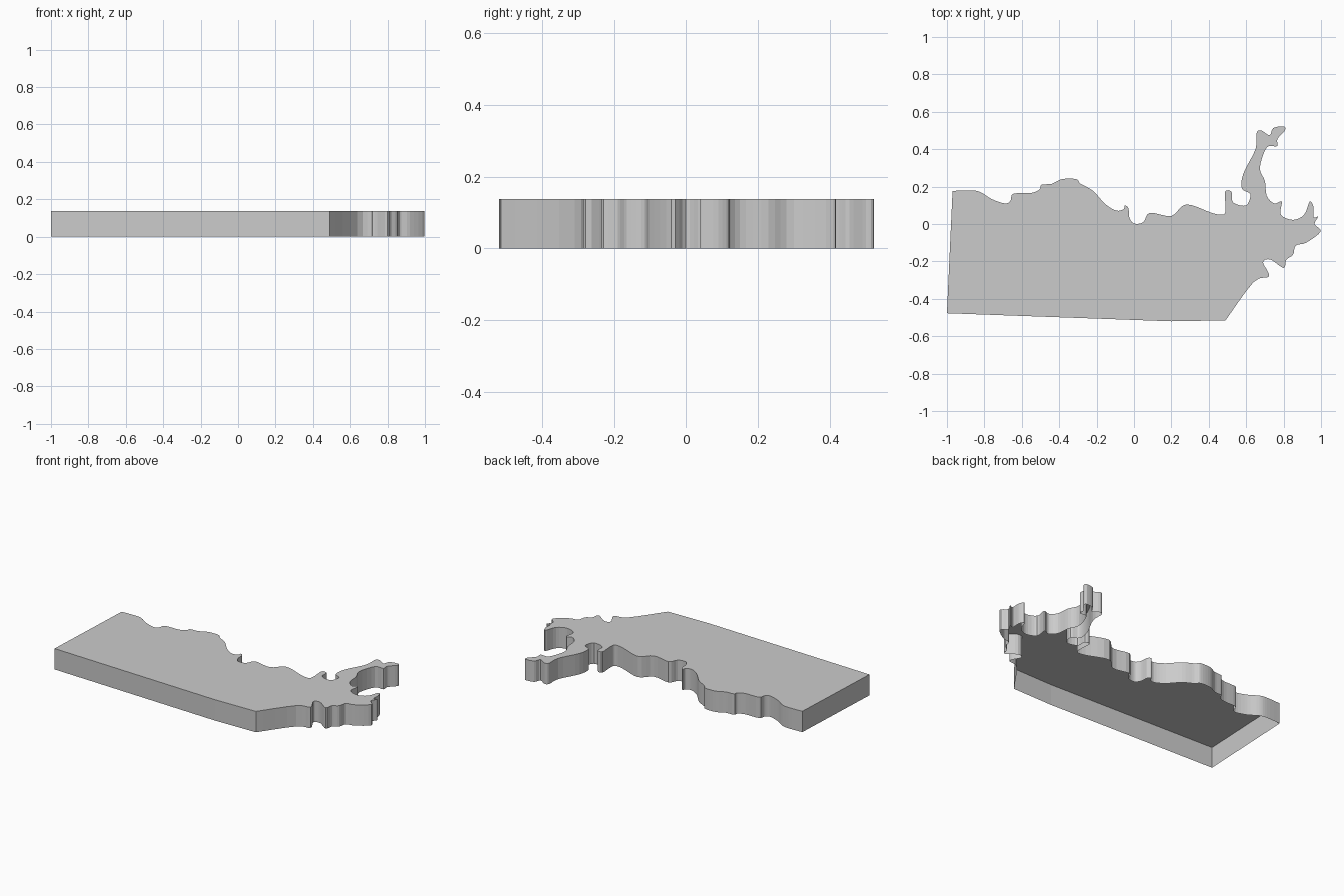
import bpy, bmesh
from mathutils import Vector

HEIGHT = 0.137
STEPS = 4

# Wavy coast, traced from the back left corner round to the front right corner
coast = [
    (-.97, .177), (-.87, .18), (-.82, .17), (-.76, .133), (-.69, .11), (-.66, .125),
    (-.645, .162), (-.55, .166), (-.505, .185), (-.495, .21), (-.44, .215),
    (-.385, .24), (-.31, .24), (-.285, .215), (-.22, .178), (-.155, .108),
    (-.095, .072), (-.055, .08), (-.05, .10), (-.03, .085), (-.025, .035),
    (0, .003), (.05, .01), (.085, .06), (.20, .043), (.28, .105),
    (.42, .058), (.48, .052), (.49, .09), (.487, .172),
    (.522, .172), (.53, .115), (.60, .10), (.622, .16), (.577, .19),
    (.585, .27), (.65, .40), (.655, .485), (.68, .50), (.725, .475), (.745, .513),
    (.80, .522), (.807, .50), (.767, .455), (.765, .416), (.71, .41), (.673, .30),
    (.70, .23), (.71, .15), (.75, .11), (.79, .12), (.785, .05), (.85, .022),
    (.91, .05), (.94, .12), (.96, .09), (.96, .035), (.985, .04), (.965, .0),
    (.998, -.04), (.92, -.10), (.865, -.115), (.85, -.165), (.815, -.19),
    (.80, -.235), (.73, -.19), (.69, -.205), (.722, -.28), (.64, -.31), (.49, -.515),
]
# Straight sides
corners = [(.20, -.52), (-1, -.477)]


def smooth_path(points, steps):
    """Catmull-Rom curve through the points."""
    p = [Vector(q) for q in points]
    p = [p[0]] + p + [p[-1]]
    out = []
    for a, b, c, d in zip(p, p[1:], p[2:], p[3:]):
        for i in range(steps):
            t = i / steps
            out.append(0.5 * (2 * b + (c - a) * t + (2 * a - 5 * b + 4 * c - d) * t * t
                              + (3 * b - a - 3 * c + d) * t ** 3))
    return out + [p[-1]]


# Top plate, with side walls dropped from its rim; the underside is open
outline = smooth_path(coast, STEPS) + [Vector(c) for c in corners]
bm = bmesh.new()
top = bm.faces.new([bm.verts.new((max(-1, min(1, v.x)), max(-.52, min(.522, v.y)), HEIGHT))
                    for v in reversed(outline)])
walls = bmesh.ops.extrude_edge_only(bm, edges=list(top.edges))
for v in walls["geom"]:
    if isinstance(v, bmesh.types.BMVert):
        v.co.z = 0
bmesh.ops.recalc_face_normals(bm, faces=bm.faces)
top.normal_update()
if top.normal.z < 0:
    bmesh.ops.reverse_faces(bm, faces=bm.faces)

mesh = bpy.data.meshes.new("region_plate")
bm.to_mesh(mesh)
bm.free()
plate = bpy.data.objects.new("region_plate", mesh)
bpy.context.collection.objects.link(plate)
